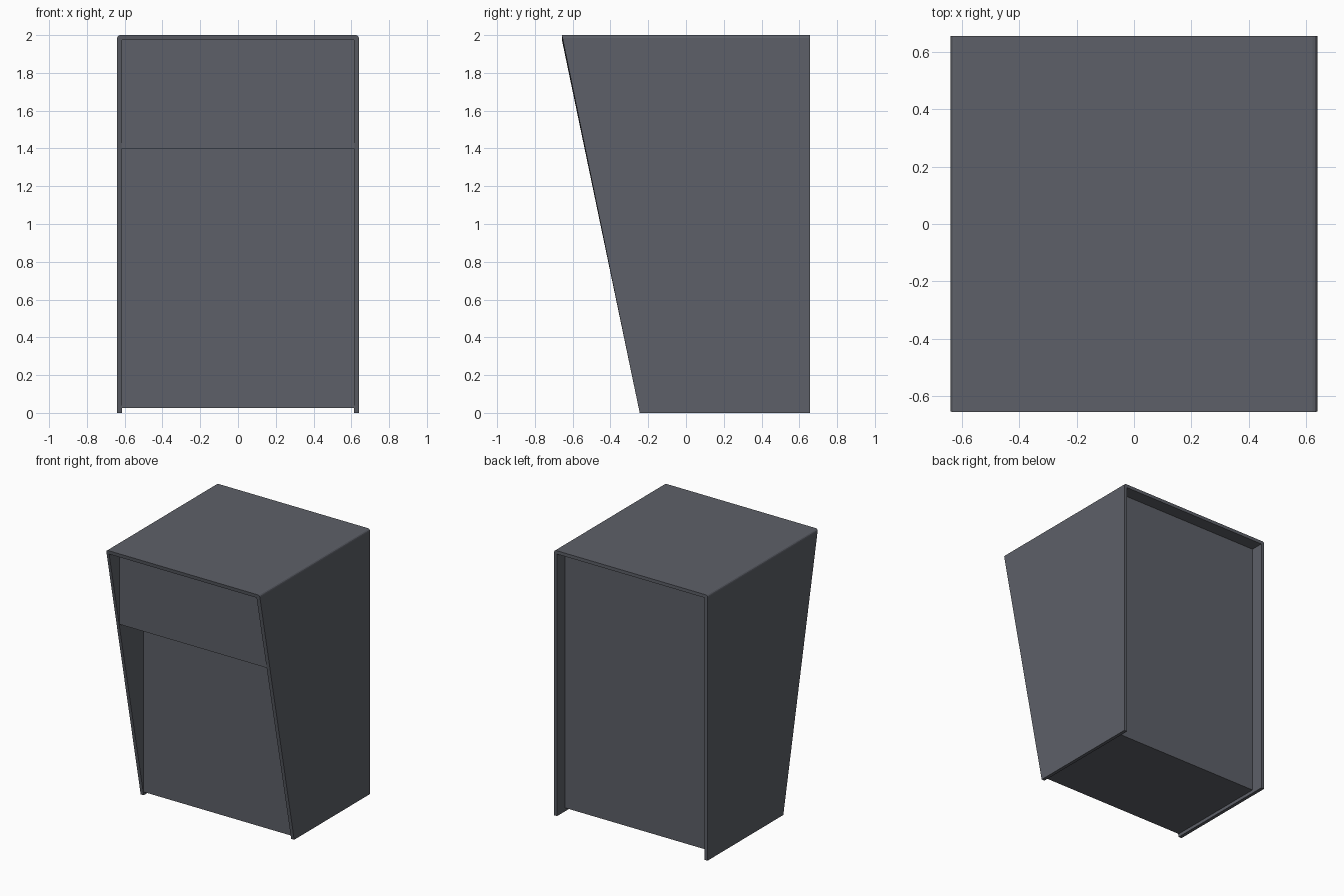
import bpy, bmesh

if "Cube" in bpy.data.objects:
    bpy.data.objects.remove(bpy.data.objects["Cube"])

grey = bpy.data.materials.new("dark_slate_grey")
grey.diffuse_color = (0.11, 0.117, 0.138, 1)
grey.use_nodes = True
grey.node_tree.nodes["Principled BSDF"].inputs["Base Color"].default_value = grey.diffuse_color

HW, HD, T = 0.64, 0.657, 0.025   # half width, half depth, sheet thickness
INNER = HW - T
FOOT_Y = -0.245                  # front of the side panels at the floor


def finish(name, bm):
    bmesh.ops.recalc_face_normals(bm, faces=bm.faces)
    me = bpy.data.meshes.new(name)
    bm.to_mesh(me)
    bm.free()
    me.materials.append(grey)
    ob = bpy.data.objects.new(name, me)
    bpy.context.collection.objects.link(ob)
    return ob


def prism(bm, points, offset):
    """Extrude a closed outline along an offset."""
    face = bm.faces.new([bm.verts.new(p) for p in points])
    ext = bmesh.ops.extrude_face_region(bm, geom=[face])["geom"]
    bmesh.ops.translate(bm, vec=offset, verts=[v for v in ext if isinstance(v, bmesh.types.BMVert)])


# Folded shell: both sides and the top as one upside-down U, rounded at the top
bm = bmesh.new()
u = [(-HW, 0), (-HW, 2), (HW, 2), (HW, 0), (INNER, 0), (INNER, 2 - T), (-INNER, 2 - T), (-INNER, 0)]
prism(bm, [(x, HD, z) for x, z in u], (0, -2 * HD, 0))
for v in bm.verts:               # slope the front edge back towards the floor
    if v.co.y < 0:
        v.co.y = FOOT_Y + (-HD - FOOT_Y) * min(v.co.z / (2 - T), 1)
corners = [e for e in bm.edges if all(v.co.z > 1.999 and abs(v.co.x) > HW - 0.001 for v in e.verts)
           and abs(e.verts[0].co.y - e.verts[1].co.y) > 1]
bmesh.ops.bevel(bm, geom=corners, offset=0.016, segments=3, profile=0.5, affect='EDGES')
finish("outer_shell", bm)

# Stepped cabinet body: recessed back, upper front fascia, lower front panel
bm = bmesh.new()
body = [(0.56, T), (0.56, 2 - T), (-0.535, 2 - T), (-0.535, 1.4), (FOOT_Y, 1.4), (FOOT_Y, T)]
prism(bm, [(-INNER, y, z) for y, z in body], (2 * INNER, 0, 0))
finish("cabinet_body", bm)
